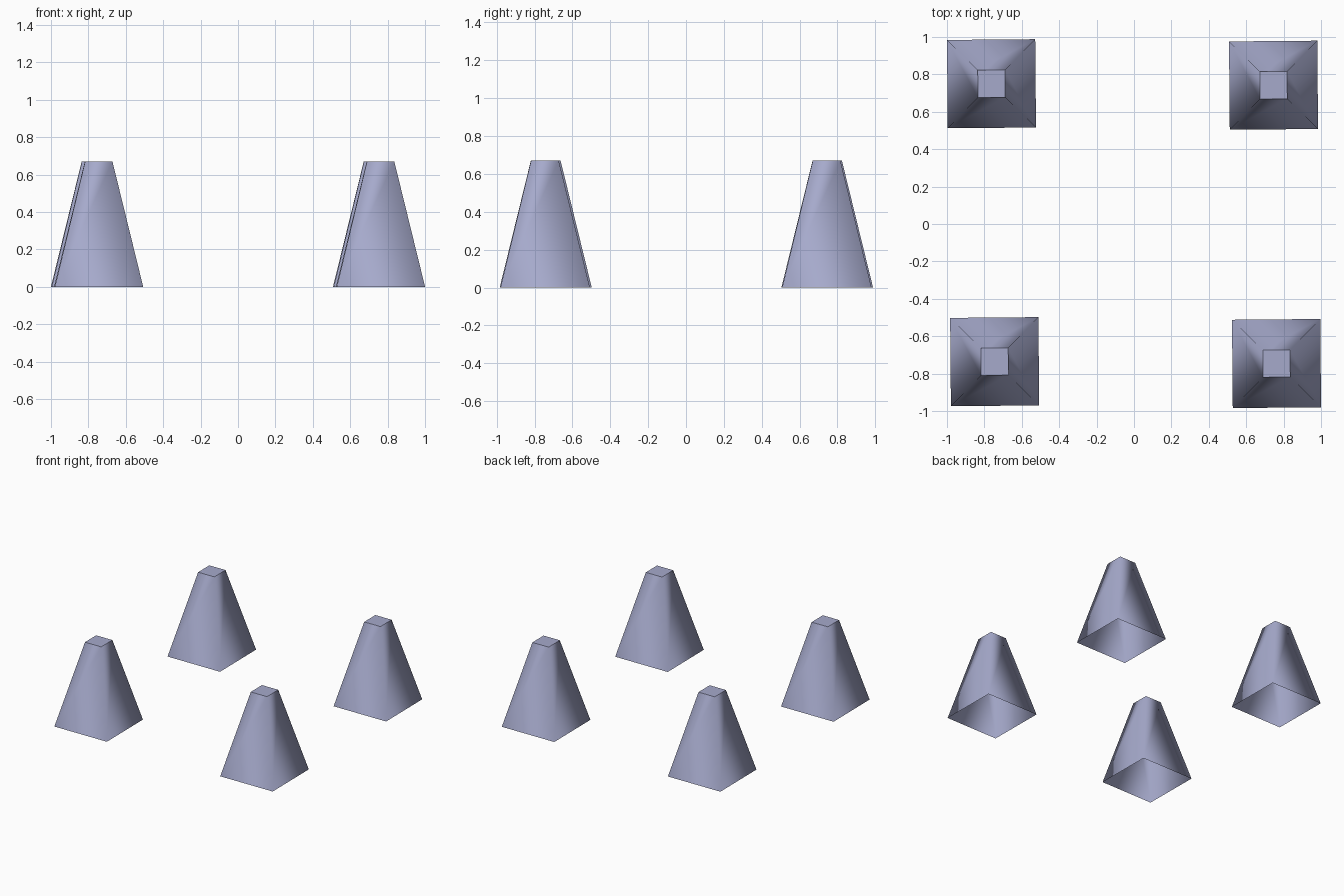
import bpy, bmesh, math

if "Cube" in bpy.data.objects:
    bpy.data.objects.remove(bpy.data.objects["Cube"])

BASE, TOP, HEIGHT = 0.236, 0.073, 0.67   # half widths and height

mat = bpy.data.materials.new("lavender grey")
mat.diffuse_color = (0.38, 0.40, 0.60, 1)
mat.use_nodes = True
mat.node_tree.nodes["Principled BSDF"].inputs["Base Color"].default_value = mat.diffuse_color


def foot(name, x, y):
    """Tapered square foot, open underneath, smooth sides and a crisp flat top."""
    bm = bmesh.new()
    corners = [(-1, -1), (1, -1), (1, 1), (-1, 1)]
    low = [bm.verts.new((a * BASE, b * BASE, 0)) for a, b in corners]
    high = [bm.verts.new((a * TOP, b * TOP, HEIGHT)) for a, b in corners]
    for i in range(4):
        j = (i + 1) % 4
        bm.faces.new((low[i], low[j], high[j], high[i]))
    cap = bm.faces.new(high)
    for f in bm.faces:
        f.smooth = True
    for e in cap.edges:
        e.smooth = False
    mesh = bpy.data.meshes.new(name)
    bm.to_mesh(mesh)
    bm.free()
    mesh.materials.append(mat)
    ob = bpy.data.objects.new(name, mesh)
    ob.location = (x, y, 0)
    ob.rotation_euler.z = math.radians(0.5)
    bpy.context.collection.objects.link(ob)


# four feet in a slightly skewed square
foot("front_left_foot", -0.745, -0.736)
foot("front_right_foot", 0.762, -0.746)
foot("back_left_foot", -0.762, 0.750)
foot("back_right_foot", 0.746, 0.742)
